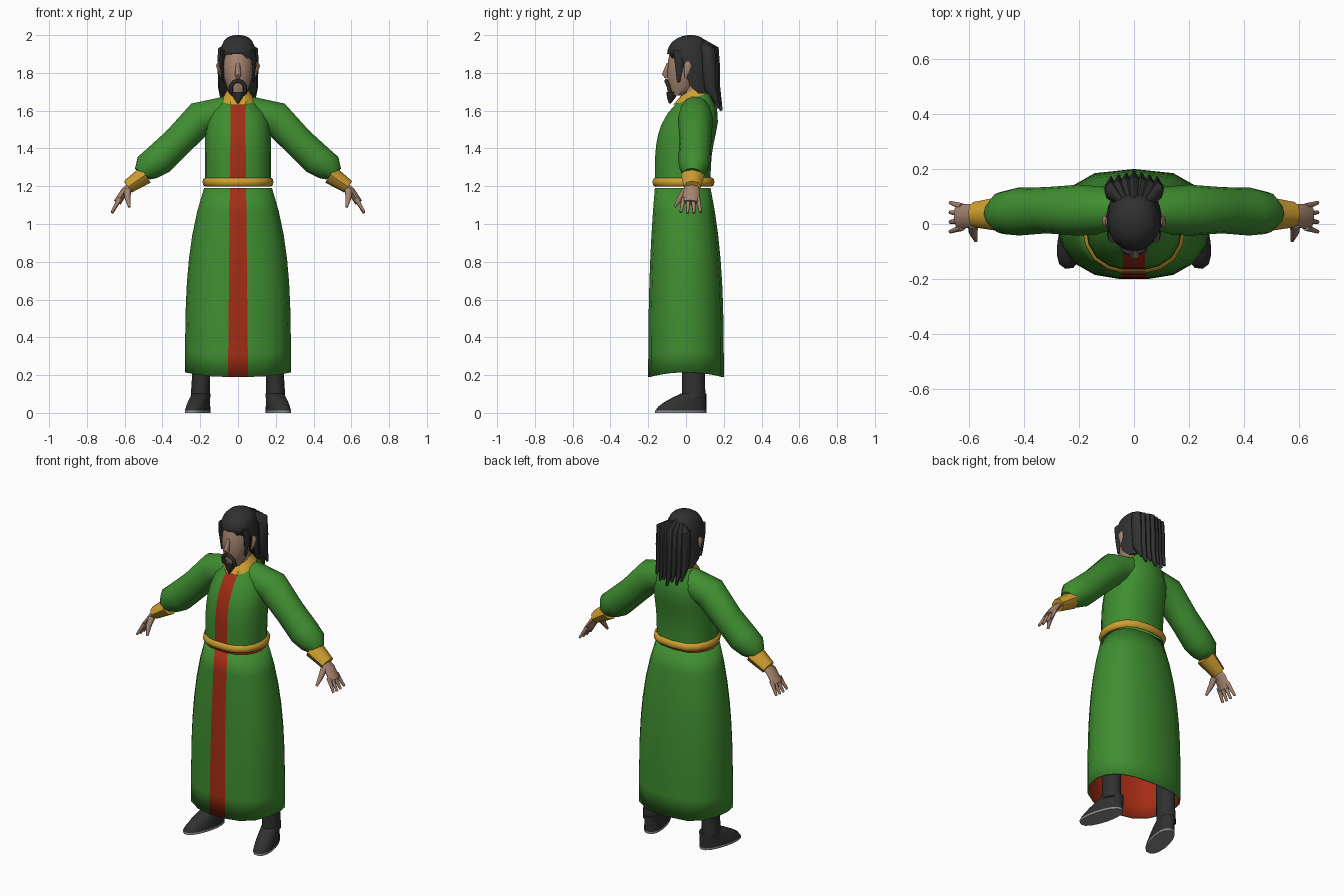
import bpy, bmesh
from math import sin, cos, pi, radians
from mathutils import Vector, Matrix

cube = bpy.data.objects.get("Cube")
if cube:
    bpy.data.objects.remove(cube, do_unlink=True)


def material(name, red, green, blue):
    mat = bpy.data.materials.new(name)
    mat.use_nodes = True
    colour = (red, green, blue, 1)
    mat.diffuse_color = colour
    shader = mat.node_tree.nodes["Principled BSDF"]
    shader.inputs["Base Color"].default_value = colour
    shader.inputs["Roughness"].default_value = .9
    return mat


GREEN = material("robe green", .05, .27, .03)
RED = material("trim red", .37, .026, .007)
GOLD = material("sash gold", .63, .35, .03)
SKIN = material("skin", .38, .23, .16)
BLACK = material("hair and boot black", .03, .03, .03)
GREY = material("sole grey", .27, .27, .27)


def steps(count):
    return [i / count for i in range(count + 1)]


def loft(name, rings, mats, caps=True, rule=None, angle=50):
    """Skin a stack of equal rings; rule(row, column) picks the material slot."""
    bm = bmesh.new()
    rows = [[bm.verts.new(point) for point in ring] for ring in rings]
    for row, (low, high) in enumerate(zip(rows, rows[1:])):
        for col in range(len(low)):
            face = bm.faces.new((low[col - 1], low[col], high[col], high[col - 1]))
            face.material_index = rule(row, col) if rule else 0
    if caps:
        bottom = bm.faces.new(rows[0])
        bottom.material_index = rule(0, 0) if rule else 0
        bm.faces.new(rows[-1])
    bmesh.ops.recalc_face_normals(bm, faces=bm.faces)
    mesh = bpy.data.meshes.new(name)
    bm.to_mesh(mesh)
    bm.free()
    for mat in mats:
        mesh.materials.append(mat)
    mesh.shade_smooth()
    mesh.set_sharp_from_angle(angle=radians(angle))
    obj = bpy.data.objects.new(name, mesh)
    bpy.context.scene.collection.objects.link(obj)
    return obj


def level(v):
    return 0


def oval(z, width, front, back, rise=level, panel=0, power=1):
    """Horizontal outline from front (v = 0) to back (v = 1), mirrored in x."""
    half = [(panel, 0)]
    for k in range(1, 8):
        a = pi * k / 8
        half.append((width * sin(a) ** power, (1 - cos(a)) / 2))
    mirrored = [(-x, v) for x, v in reversed(half if panel else half[1:])]
    return [(x, front + (back - front) * v, z + rise(v))
            for x, v in half + [(0, 1)] + mirrored]


def cloth(z, width, front, back, rise=level):
    """Boxier outline with a flat front panel that narrows upwards."""
    return oval(z, width, front, back, rise, panel=.055 - .01 * z, power=.7)


def panel_rule(row, col):
    return 1 if col == 0 else 0


def tube(name, mat, path, flat=1, side=1, ref=(0, 1, 0), sides=8):
    """Tapered limb through (x, y, z, radius) points; flat thins it across ref."""
    pts = [Vector((x * side, y, z)) for x, y, z, r in path]
    rings = []
    for i, (x, y, z, radius) in enumerate(path):
        along = (pts[min(i + 1, len(pts) - 1)] - pts[max(i - 1, 0)]).normalized()
        wide = Vector(ref)
        wide = (wide - along * wide.dot(along)).normalized()
        thin = along.cross(wide) * flat
        turns = [2 * pi * k / sides for k in range(sides)]
        rings.append([pts[i] + radius * (wide * cos(a) + thin * sin(a)) for a in turns])
    return loft(name, rings, [mat])


# Skirt, open below, with a red lining
def skirt_ring(t):
    def hem(v):
        return .1 * v * (1 - v) * (1 - t) ** 6
    return cloth(.19 + t, .28 - .1 * t ** 3.4, -.2 + .035 * t ** 2.5, .2 - .07 * t ** 3, hem)


skirt = loft("robe_skirt", [skirt_ring(t) for t in steps(8)],
             [GREEN, RED], caps=False, rule=panel_rule)
lining = skirt.modifiers.new("Lining", "SOLIDIFY")
lining.thickness = .008
lining.offset = -1
lining.material_offset = 1


# Upper robe, closing in over the shoulders
def chest_ring(t):
    def tilt(v):
        return .055 * v * t ** 6
    return cloth(1.2 + .44 * t, .175 - .09 * t ** 8, -.165 + .115 * t ** 4,
                 .13 + .04 * sin(pi * t ** 3), tilt)


loft("robe_top", [chest_ring(t) for t in steps(8)],
     [GREEN, RED], caps=False, rule=panel_rule)


# Collar and belt
def collar_ring(t):
    return cloth(1.63 + .05 * t, .085 - .03 * t, -.07 + .045 * t, .12 - .03 * t,
                 lambda v: .06 * v)


def belt_ring(t):
    bulge = .015 * sin(pi * t)
    return cloth(1.222 - .024 * cos(pi * t), .173 + bulge, -.163 - bulge, .136 + bulge)


loft("collar", [collar_ring(t) for t in steps(2)], [GOLD], caps=False)
loft("belt", [belt_ring(t) for t in steps(4)], [GOLD], caps=False, angle=80)


# Boot rings: the toe recedes with height until it meets the shaft
def boot_ring(t, turn):
    outline = oval(.012 + .09 * t, .057 - .01 * t, -.17 + .14 * t ** 1.5, .11, power=.8)
    return [turn @ Vector(point) for point in outline]


# Paired parts
for side, label in ((1, "left"), (-1, "right")):
    tube(label + "_sleeve", GREEN, [
        (.05, .05, 1.6, .08), (.2, .05, 1.56, .093), (.32, .05, 1.435, .084),
        (.42, .045, 1.34, .087), (.48, .04, 1.3, .077), (.505, .036, 1.265, .05)],
        side=side, sides=14)
    tube(label + "_cuff", GOLD, [(.49, .036, 1.26, .062), (.583, .034, 1.197, .046)],
         flat=.8, side=side)
    tube(label + "_palm", SKIN, [
        (.56, .03, 1.21, .036), (.6, .03, 1.175, .043), (.638, .025, 1.115, .046)],
        flat=.45, side=side)

    # Four fingers fanned evenly about the middle of the palm
    for finger in range(4):
        fan = finger - 1.5
        tube(f"{label}_finger_{finger + 1}", SKIN, [
            (.625, .025 + .025 * fan, 1.135, .013),
            (.668, .025 + .035 * fan, 1.055 + .005 * abs(fan), .007)], side=side)
    tube(label + "_thumb", SKIN, [
        (.585, 0, 1.18, .02), (.585, -.03, 1.14, .016), (.575, -.06, 1.09, .007)],
        side=side)

    # Boot with toes turned out, its shaft and its pale sole
    turn = Matrix.Translation((.195 * side, .04, 0))
    turn = turn @ Matrix.Rotation(side * radians(15), 4, "Z")
    turn = turn @ Matrix.Translation((0, -.04, 0))
    foot = [boot_ring(t, turn) for t in steps(4)]
    sole = [(x, y, 0) for x, y, z in foot[0]]
    loft(label + "_boot", [sole] + foot, [BLACK, GREY],
         rule=lambda row, col: 1 if row == 0 else 0)
    tube(label + "_boot_shaft", BLACK, [
        (.2, .04, .08, .063), (.195, .04, .2, .06), (.195, .04, .5, .065)],
        flat=.8, side=side, sides=12)

    # Ear, side lock and half of the moustache
    tube(label + "_ear", SKIN, [
        (.09, 0, 1.775, .008), (.106, .01, 1.84, .022), (.1, .01, 1.86, .01)],
        flat=.5, side=side)
    tube(label + "_side_lock", BLACK, [
        (.08, -.04, 1.92, .03), (.086, -.035, 1.85, .024), (.08, -.04, 1.75, .008)],
        flat=.5, side=side)
    tube(label + "_moustache", BLACK, [
        (0, -.105, 1.758, .01), (.022, -.103, 1.752, .01),
        (.037, -.093, 1.73, .01), (.037, -.085, 1.695, .01)], side=side)


# Head, widest at the temples, with nose, neck and pointed beard
def head_ring(t):
    bow = sin(pi * (.25 + .5 * t))
    return oval(1.68 + .25 * t, .082 * sin(pi * (.12 + .6 * t)) ** .8,
                -.1 * bow ** .7, .11 * t ** .5)


loft("head", [head_ring(t) for t in steps(8)], [SKIN], angle=60)
tube("nose", SKIN, [(0, -.092, 1.85, .01), (0, -.111, 1.79, .017), (0, -.1, 1.774, .01)],
     ref=(1, 0, 0))
tube("neck", SKIN, [(0, .035, 1.6, .055), (0, .035, 1.76, .05)], sides=12)
loft("goatee", [oval(1.7, .042, -.104, -.045), oval(1.67, .026, -.101, -.055),
                oval(1.637, .004, -.09, -.08)], [BLACK])


# Hair cap: a dome, short over the brow and falling behind the ears
def hair_ring(t):
    spread = cos(t * pi / 2)

    def fall(v):
        return -.21 * (1 - t) ** 5 * min(1, max(0, 4 * v - 1.2))
    return oval(1.9 + .1 * sin(t * pi / 2), .102 * spread ** .8,
                .02 - .12 * spread, .03 + .11 * spread, fall)


loft("hair_cap", [hair_ring(t * .93) for t in steps(7)], [BLACK], angle=70)

# Long strands down the back, the outer ones shorter and further forward
for strand in range(-3, 4):
    x = .028 * strand
    edge = .007 * abs(strand)
    tip = 1.6 + edge + .02 * (strand % 2)
    tube(f"hair_strand_{strand + 4}", BLACK, [
        (x / 2, .08, 1.965 - edge, .013), (x, .14 - edge, 1.92, .024),
        (x, .145 - edge, 1.82, .024), (x, .15 - edge, 1.72, .021),
        (x, .187 - edge, tip, .005)], flat=1.5, ref=(1, 0, 0))
